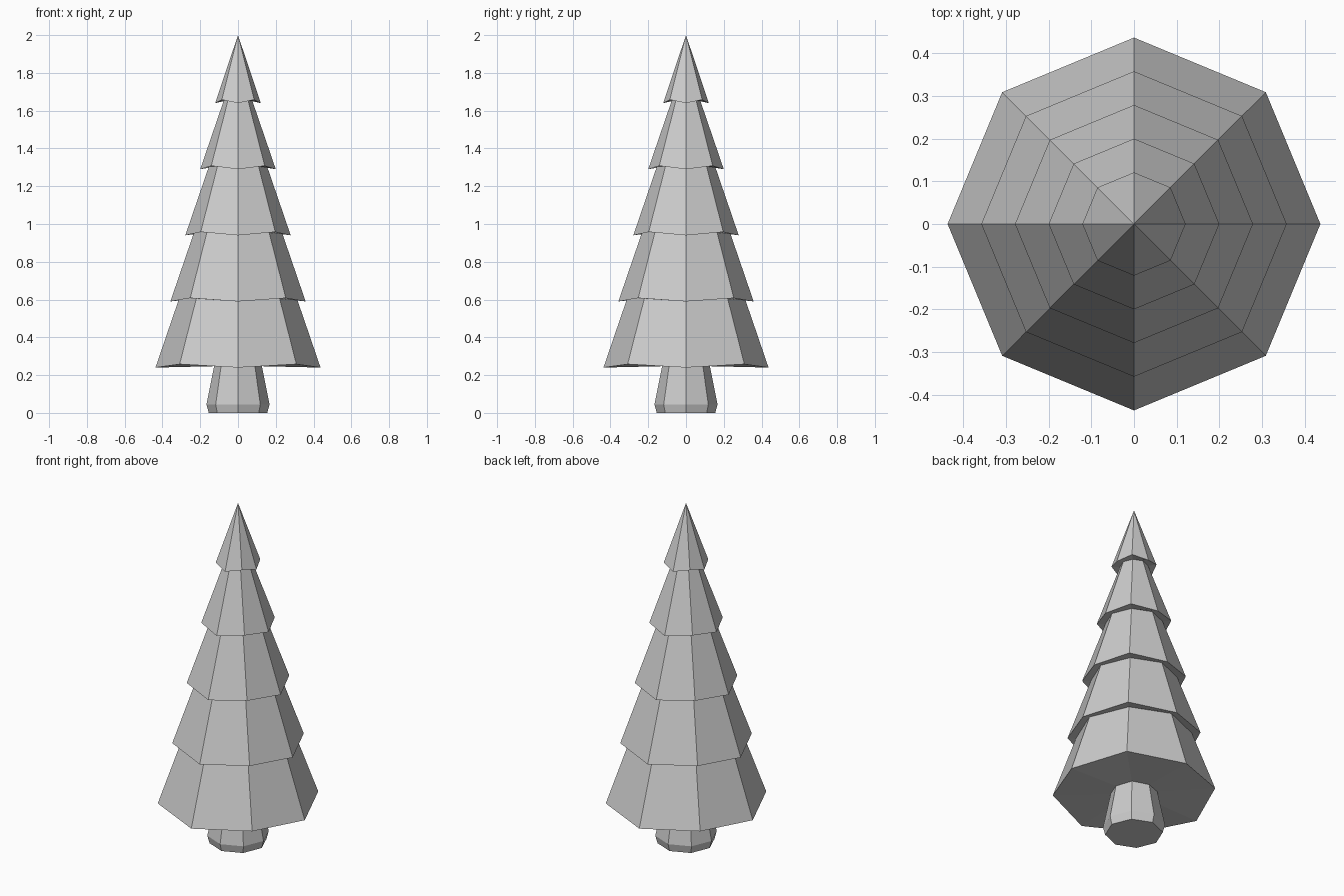
import bpy, bmesh
from math import cos, sin, pi

cube = bpy.data.objects.get("Cube")
if cube:
    bpy.data.objects.remove(cube, do_unlink=True)

SIDES = 8

grey = bpy.data.materials.new("plain_grey")
grey.use_nodes = True
colour = (0.6, 0.6, 0.6, 1)
grey.diffuse_color = colour
grey.node_tree.nodes["Principled BSDF"].inputs["Base Color"].default_value = colour


def lathe(name, profile):
    """Eight-sided solid from (radius, z, corner_lift) rings; radius 0 is a tip."""
    bm = bmesh.new()
    rings = []
    for r, z, lift in profile:
        if r == 0:
            rings.append([bm.verts.new((0, 0, z))] * SIDES)
        else:
            rings.append([bm.verts.new((r * cos(2 * pi * i / SIDES),
                                        r * sin(2 * pi * i / SIDES),
                                        z + lift * (i % 2))) for i in range(SIDES)])
    for low, high in zip(rings, rings[1:]):
        for i in range(SIDES):
            j = (i + 1) % SIDES
            bm.faces.new(dict.fromkeys((low[i], low[j], high[j], high[i])))
    bmesh.ops.recalc_face_normals(bm, faces=bm.faces)
    mesh = bpy.data.meshes.new(name)
    bm.to_mesh(mesh)
    bm.free()
    mesh.materials.append(grey)
    obj = bpy.data.objects.new(name, mesh)
    bpy.context.collection.objects.link(obj)
    return obj


# Trunk, flared towards a bevelled foot
lathe("trunk", [(0, 0, 0), (0.155, 0, 0), (0.167, 0.045, 0), (0.125, 0.255, 0), (0, 0.255, 0)])

# Foliage: five stacked skirts whose rims rise at every other corner
TIERS, STEP, LIFT = 5, 0.35, 0.018
foliage = [(0, 0.25, 0)]
for t in range(TIERS):
    z = 0.24 + t * STEP
    rim = 0.437 - 0.079 * t
    foliage.append((rim, z, LIFT))
    if t < TIERS - 1:
        foliage.append((rim - 0.125, z + STEP + 0.015, 0))
foliage.append((0, 2, 0))
lathe("foliage", foliage)
